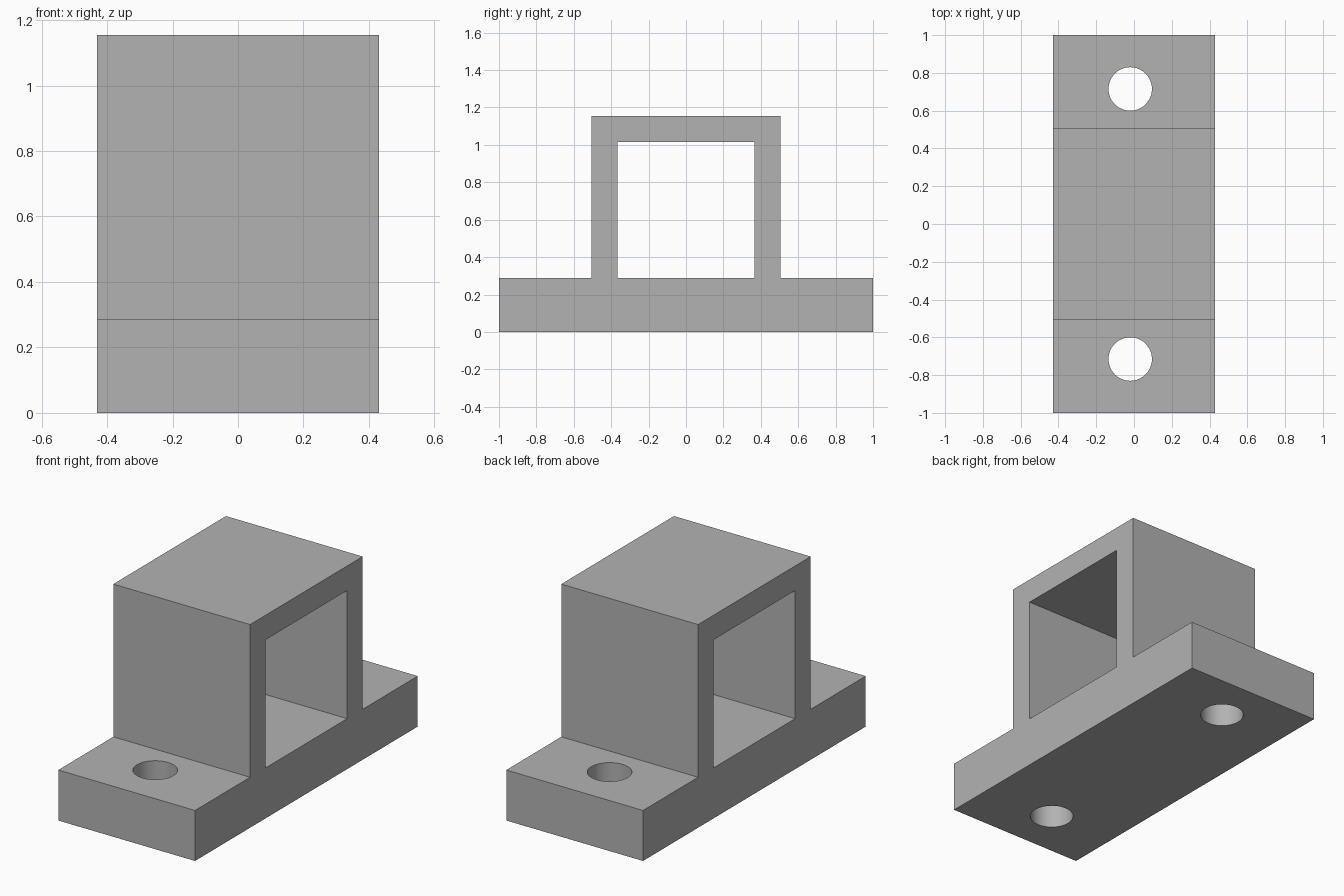
import bpy, bmesh, math

cube = bpy.data.objects.get("Cube")
if cube:
    bpy.data.objects.remove(cube, do_unlink=True)

HALF_WIDTH, BASE_TOP, TOP = 0.43, 0.287, 1.155
TOWER, OPENING, CEILING = 0.506, 0.366, 1.015
HOLE_X, HOLE_Y, HOLE_RADIUS = -0.02, 0.715, 0.115

grey = bpy.data.materials.new("plain grey")
grey.use_nodes = True
colour = (0.45, 0.45, 0.45, 1)
grey.diffuse_color = colour
grey.node_tree.nodes["Principled BSDF"].inputs["Base Color"].default_value = colour


def extruded(name, profile, half_width):
    """Solid from a (y, z) profile, extruded symmetrically along x."""
    bm = bmesh.new()
    face = bm.faces.new([bm.verts.new((-half_width, y, z)) for y, z in profile])
    result = bmesh.ops.extrude_face_region(bm, geom=[face])
    moved = [v for v in result["geom"] if isinstance(v, bmesh.types.BMVert)]
    bmesh.ops.translate(bm, verts=moved, vec=(2 * half_width, 0, 0))
    bmesh.ops.recalc_face_normals(bm, faces=bm.faces)
    mesh = bpy.data.meshes.new(name)
    bm.to_mesh(mesh)
    bm.free()
    mesh.materials.append(grey)
    obj = bpy.data.objects.new(name, mesh)
    bpy.context.collection.objects.link(obj)
    return obj


def cut(target, cutter):
    bpy.context.view_layer.objects.active = target
    mod = target.modifiers.new(cutter.name, "BOOLEAN")
    mod.operation, mod.solver, mod.object = "DIFFERENCE", "EXACT", cutter
    bpy.ops.object.modifier_apply(modifier=mod.name)
    bpy.data.objects.remove(cutter, do_unlink=True)


# Flanged base and block tower share one mirrored outline
half = [(1, 0), (1, BASE_TOP), (TOWER, BASE_TOP), (TOWER, TOP)]
bracket = extruded("bracket", half + [(-y, z) for y, z in reversed(half)], HALF_WIDTH)

# Square passage through the tower
cut(bracket, extruded("passage_cutter", [
    (OPENING, BASE_TOP), (OPENING, CEILING),
    (-OPENING, CEILING), (-OPENING, BASE_TOP)], 1))

# Round bolt hole in each flange
for side in (-1, 1):
    bpy.ops.mesh.primitive_cylinder_add(
        vertices=64, radius=HOLE_RADIUS, depth=1,
        location=(HOLE_X, side * HOLE_Y, 0.2))
    drill = bpy.context.object
    drill.name = "bolt_hole_cutter"
    drill.hide_render = True
    drill.data.materials.append(grey)
    bpy.context.view_layer.update()
    cut(bracket, drill)

# Smooth hole walls, crisp block edges
bpy.ops.object.select_all(action="DESELECT")
bracket.select_set(True)
bpy.context.view_layer.objects.active = bracket
bpy.ops.object.shade_smooth_by_angle(angle=math.radians(30))
